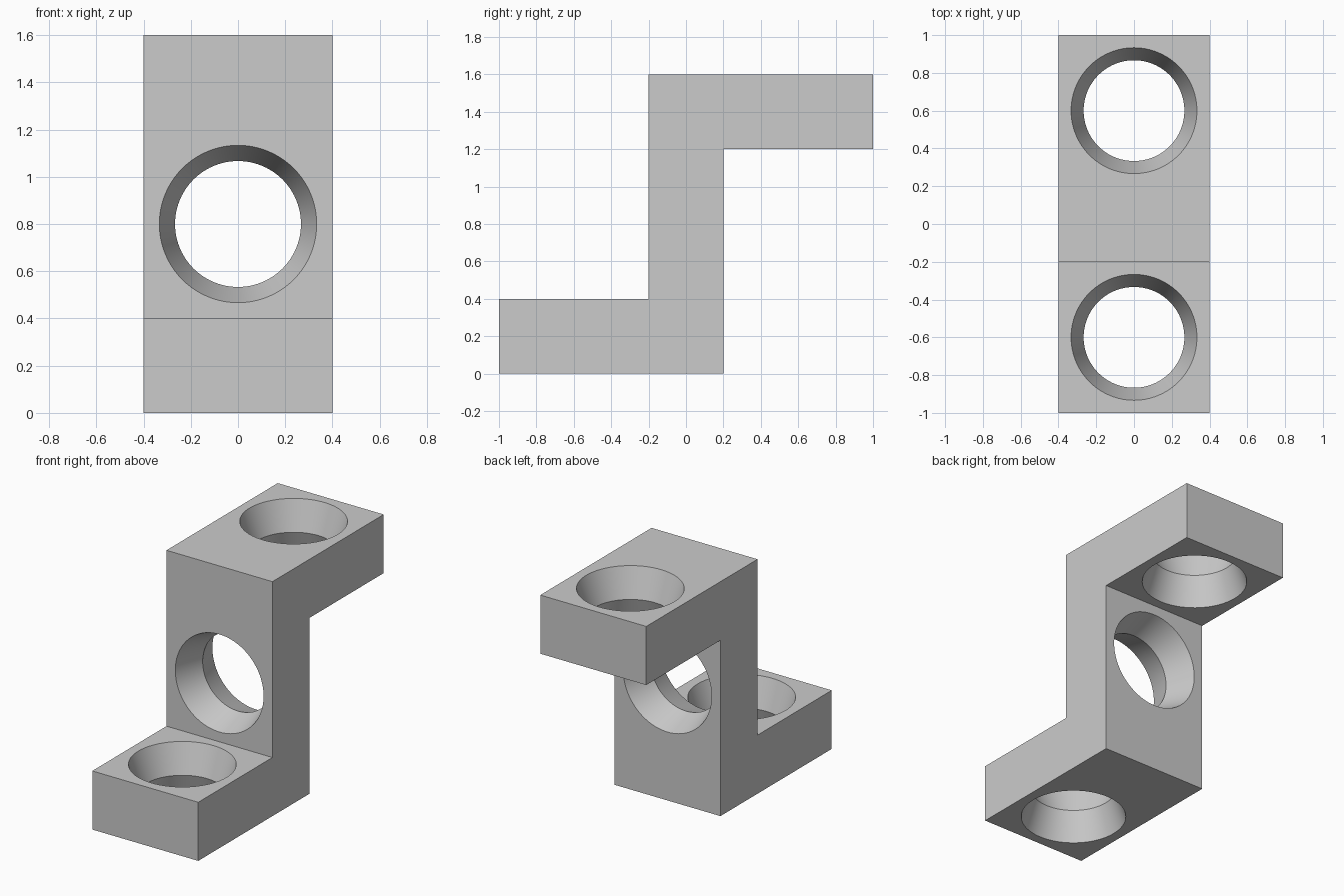
import bpy, bmesh, math
from mathutils import Matrix

if "Cube" in bpy.data.objects:
    bpy.data.objects.remove(bpy.data.objects["Cube"])

WIDTH, THICK = 0.8, 0.4
R_MOUTH, R_WAIST, SEG = 0.3333, 0.2667, 96

grey = bpy.data.materials.new("light_grey")
grey.diffuse_color = (0.6, 0.6, 0.6, 1)
grey.use_nodes = True
grey.node_tree.nodes["Principled BSDF"].inputs["Base Color"].default_value = grey.diffuse_color


def make_object(name, bm):
    bmesh.ops.recalc_face_normals(bm, faces=bm.faces)
    mesh = bpy.data.meshes.new(name)
    bm.to_mesh(mesh)
    bm.free()
    mesh.materials.append(grey)
    obj = bpy.data.objects.new(name, mesh)
    bpy.context.collection.objects.link(obj)
    return obj


def add_hourglass(bm, matrix):
    """Closed double cone, widest at the mouths, slightly longer than the hole."""
    half = THICK / 2 + 0.02
    r_end = R_WAIST + (R_MOUTH - R_WAIST) * half / (THICK / 2)
    rings = []
    for r, z in ((r_end, -half), (R_WAIST, 0), (r_end, half)):
        rings.append([bm.verts.new(matrix @ Matrix.Translation(
            (r * math.cos(a), r * math.sin(a), z)).translation)
            for a in (2 * math.pi * i / SEG for i in range(SEG))])
    for low, high in zip(rings, rings[1:]):
        for i in range(SEG):
            j = (i + 1) % SEG
            bm.faces.new((low[i], low[j], high[j], high[i]))
    bm.faces.new(rings[0][::-1])
    bm.faces.new(rings[-1])


# Z-shaped bracket: side profile extruded across the width
profile = [(-1, 0), (0.2, 0), (0.2, 1.2), (1, 1.2),
           (1, 1.6), (-0.2, 1.6), (-0.2, 0.4), (-1, 0.4)]
bm = bmesh.new()
face = bm.faces.new([bm.verts.new((-WIDTH / 2, y, z)) for y, z in profile])
ext = bmesh.ops.extrude_face_region(bm, geom=[face], use_keep_orig=True)
bmesh.ops.translate(bm, vec=(WIDTH, 0, 0),
                    verts=[v for v in ext["geom"] if isinstance(v, bmesh.types.BMVert)])
bracket = make_object("z_bracket", bm)

# Three flared holes: lower flange, web, upper flange
bm = bmesh.new()
add_hourglass(bm, Matrix.Translation((0, -0.6, 0.2)))
add_hourglass(bm, Matrix.Translation((0, 0, 0.8)) @ Matrix.Rotation(math.pi / 2, 4, 'X'))
add_hourglass(bm, Matrix.Translation((0, 0.6, 1.4)))
cutter = make_object("hole_cutter", bm)
cutter.hide_render = True

mod = bracket.modifiers.new("holes", 'BOOLEAN')
mod.operation = 'DIFFERENCE'
mod.solver = 'EXACT'
mod.object = cutter

bpy.context.view_layer.objects.active = bracket
bracket.select_set(True)
bpy.ops.object.modifier_apply(modifier=mod.name)
bpy.data.objects.remove(cutter)

# Smooth hole walls, crisp edges elsewhere
bpy.ops.object.shade_smooth_by_angle(angle=math.radians(30))
